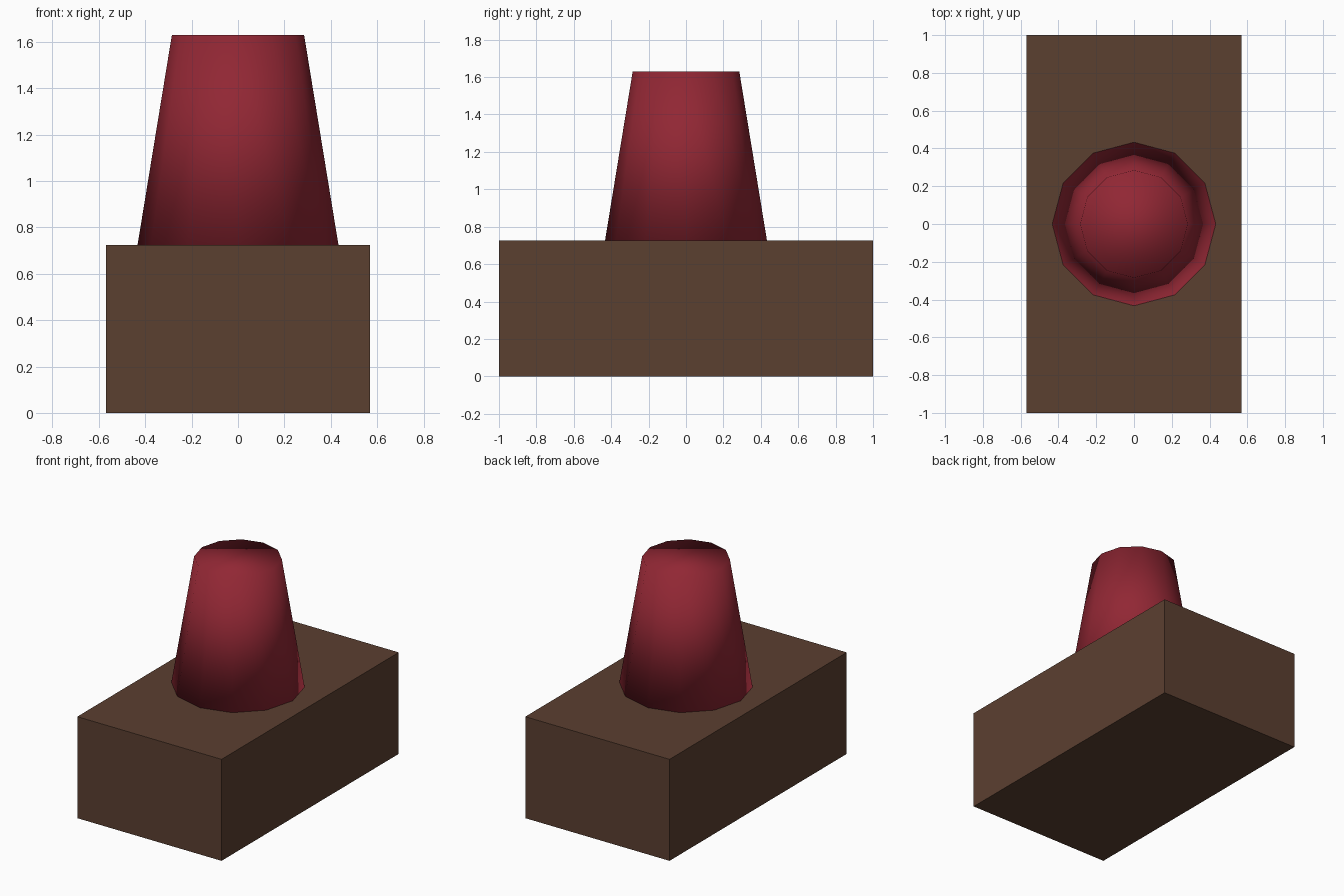
import bpy, bmesh, math
from mathutils import Matrix

if "Cube" in bpy.data.objects:
    bpy.data.objects.remove(bpy.data.objects["Cube"])


def material(name, rgb):
    mat = bpy.data.materials.new(name)
    mat.diffuse_color = (*rgb, 1.0)
    mat.use_nodes = True
    mat.node_tree.nodes["Principled BSDF"].inputs["Base Color"].default_value = mat.diffuse_color
    return mat


def add_part(name, bm, mat, smooth=False):
    mesh = bpy.data.meshes.new(name)
    bmesh.ops.recalc_face_normals(bm, faces=bm.faces)
    for f in bm.faces:
        f.smooth = smooth
    bm.to_mesh(mesh)
    bm.free()
    mesh.materials.append(mat)
    obj = bpy.data.objects.new(name, mesh)
    bpy.context.collection.objects.link(obj)
    return obj


brown = material("dark brown", (0.105, 0.050, 0.030))
red = material("deep red", (0.283, 0.020, 0.034))

BASE_H, TOP_H = 0.725, 1.63

# Rectangular base block
bm = bmesh.new()
bmesh.ops.create_cube(bm, size=1.0, matrix=Matrix.Translation((0, 0, BASE_H / 2))
                      @ Matrix.Diagonal((1.14, 2.0, BASE_H, 1)))
add_part("base_block", bm, brown)

# Twelve-sided tapered post, smooth shaded right over its flat top
bm = bmesh.new()
bmesh.ops.create_cone(bm, cap_ends=True, segments=12, radius1=0.433, radius2=0.285,
                      depth=TOP_H - BASE_H,
                      matrix=Matrix.Translation((0, 0, (BASE_H + TOP_H) / 2)))
add_part("tapered_post", bm, red, smooth=True)
